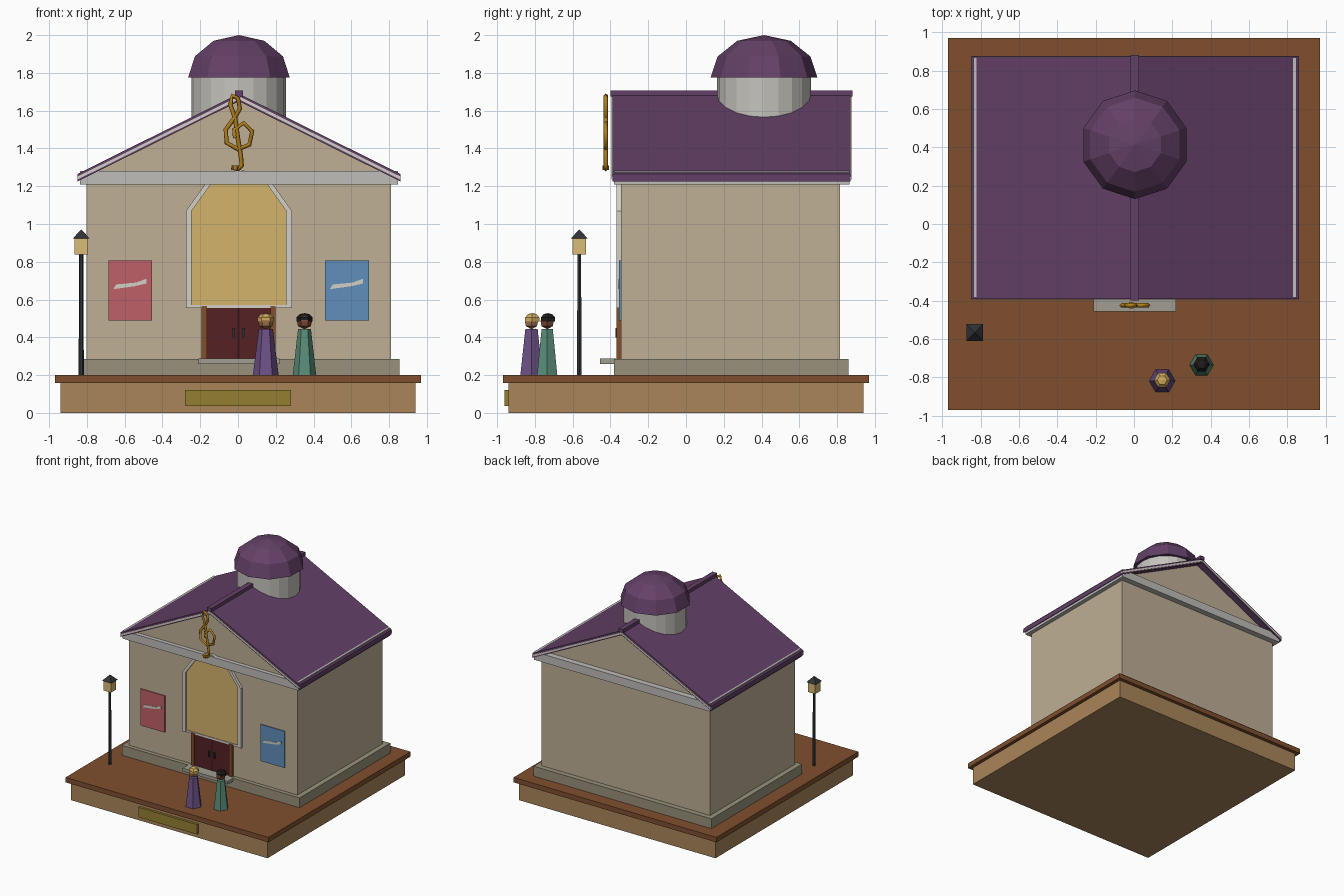
import bpy, bmesh, math
from mathutils import Vector

if "Cube" in bpy.data.objects:
    bpy.data.objects.remove(bpy.data.objects["Cube"])

MATS = {}
def paint(ob, rgb):
    if rgb:
        if rgb not in MATS:
            m = bpy.data.materials.new("paint_%d_%d_%d" % rgb)
            m.diffuse_color = [(c / 255) ** 2.2 for c in rgb] + [1]
            m.use_nodes = True
            m.node_tree.nodes["Principled BSDF"].inputs["Base Color"].default_value = m.diffuse_color
            MATS[rgb] = m
        ob.data.materials.append(MATS[rgb])
    return ob

def finish(name, bm, rgb):
    bmesh.ops.recalc_face_normals(bm, faces=bm.faces)
    me = bpy.data.meshes.new(name)
    bm.to_mesh(me)
    bm.free()
    ob = bpy.data.objects.new(name, me)
    bpy.context.collection.objects.link(ob)
    return paint(ob, rgb)

def box(name, x, y, z, rgb=None):
    return prism(name, [(x[0], z[0]), (x[1], z[0]), (x[1], z[1]), (x[0], z[1])], y, rgb)

def prism(name, pts, y, rgb=None):
    """Extrude an xz outline along y."""
    bm = bmesh.new()
    f = bm.faces.new([bm.verts.new((px, y[0], pz)) for px, pz in pts])
    r = bmesh.ops.extrude_face_region(bm, geom=[f])
    bmesh.ops.translate(bm, vec=(0, y[1] - y[0], 0),
                        verts=[v for v in r["geom"] if isinstance(v, bmesh.types.BMVert)])
    return finish(name, bm, rgb)

def lathe(name, c, prof, n, rgb=None, turn=0):
    """Closed n-sided solid from (radius, z) rings; radius 0 makes a point."""
    bm = bmesh.new()
    rings = []
    for r, z in prof:
        k = n if r > 0 else 1
        rings.append([bm.verts.new((c[0] + r * math.cos(turn + math.tau * i / n),
                                    c[1] + r * math.sin(turn + math.tau * i / n), z)) for i in range(k)])
    for a, b in zip(rings, rings[1:]):
        for i in range(n):
            j = (i + 1) % n
            vs = [a[i % len(a)], a[j % len(a)], b[j % len(b)], b[i % len(b)]]
            bm.faces.new(list(dict.fromkeys(vs)))
    for ring in (rings[0], rings[-1]):
        if len(ring) > 1:
            bm.faces.new(ring)
    return finish(name, bm, rgb)

PURPLE, WALL, DARK, GOLD = (100, 66, 103), (190, 174, 148), (52, 54, 58), (178, 128, 34)
STONE, CREAM, LIGHT = (152, 144, 122), (210, 206, 198), (212, 178, 108)
X0 = 0.005   # building centre line

# Display base
box("base", (-.94, .94), (-.94, .94), (0, .16), (168, 132, 90))
box("base_top", (-.97, .97), (-.97, .97), (.157, .2), (126, 80, 50))
box("blank_plaque", (-.28, .28), (-.96, -.93), (.037, .122), (148, 126, 54))

# Hall body
box("plinth", (X0 - .85, X0 + .85), (-.38, .86), (.2, .285), STONE)
box("door_step", (-.21, .22), (-.455, -.37), (.26, .287), (160, 156, 146))
prism("walls_and_gables", [(X0 - .806, .28), (X0 + .806, .28), (X0 + .806, 1.25),
                           (X0, 1.66), (X0 - .806, 1.25)], (-.345, .815), WALL)
box("cornice", (X0 - .842, X0 + .842), (-.38, .865), (1.21, 1.28), (190, 188, 184))

# Roof and rake trim share a chevron profile
def chevron(name, top, bottom, y, rgb):
    w, drop = .855, .425
    prism(name, [(X0 - w, 1.69 - drop - top), (X0, 1.69 - top), (X0 + w, 1.69 - drop - top),
                 (X0 + w, 1.69 - drop - bottom), (X0, 1.69 - bottom), (X0 - w, 1.69 - drop - bottom)], y, rgb)
chevron("roof", 0, .04, (-.39, .872), PURPLE)
for end, y in (("front", (-.394, -.38)), ("back", (.86, .876))):
    chevron(end + "_rake_trim", .014, .03, y, CREAM)
box("roof_ridge", (X0 - .022, X0 + .022), (-.4, .882), (1.675, 1.708), PURPLE)

# Drum and dome
C = (X0, .413)
lathe("dome_drum", C, [(.25, 1.45), (.25, 1.79)], 20, (196, 194, 188))
lathe("dome", C, [(.283 * math.cos(a), 1.775 + .225 * math.sin(a))
                  for a in (0, math.pi / 6, math.pi / 3)] + [(0, 2.0)], 10, PURPLE, math.pi / 2)

# Arched window
def arch(w, top, low):
    right = [(w, low), (w, 1.07), (w * .55, 1.07 + (top - 1.07) * .8)]
    return [(X0 + x, z) for x, z in right + [(0, top)] + [(-x, z) for x, z in right[::-1]]]
prism("arched_window", arch(.26, 1.265, .57), (-.357, -.34), LIGHT)
outer, inner = arch(.28, 1.29, .555), arch(.25, 1.265, .555)
prism("window_frame", outer + inner[::-1], (-.368, -.34), CREAM)
box("window_sill", (X0 - .28, X0 + .28), (-.362, -.34), (.555, .572), CREAM)

# Double door
box("door", (-.17, .18), (-.358, -.34), (.285, .565), (86, 38, 40))
box("door_seam", (-.002, .008), (-.361, -.35), (.285, .565), (58, 26, 28))
for i, x in enumerate((-.178, .185)):
    box("door_jamb_%d" % i, (x - .014, x + .014), (-.368, -.34), (.285, .565), (132, 80, 46))
for i, x in enumerate((-.022, .028)):
    box("door_handle_%d" % i, (x - .006, x + .006), (-.372, -.35), (.40, .45), DARK)

# Wall posters with a pale sweep across each
for side, x, rgb in (("left", -.57, (190, 96, 104)), ("right", .577, (96, 142, 184))):
    box(side + "_poster", (x - .116, x + .116), (-.354, -.34), (.49, .806), rgb)
    prism(side + "_poster_sweep", [(x - .09, .655), (x + .02, .67), (x + .085, .685), (x + .085, .71),
                                   (x + .03, .69), (x - .075, .68)], (-.357, -.345), CREAM)

# Music ornament on the gable, a square-ish bent tube
cu = bpy.data.curves.new("gable_music_ornament", "CURVE")
cu.dimensions = "3D"
cu.bevel_depth = .012
cu.bevel_resolution = 0
cu.use_fill_caps = True
path = [(-.035, 1.30), (.0, 1.29), (.02, 1.31), (.015, 1.36), (.0, 1.45), (-.015, 1.56), (-.04, 1.63),
        (-.03, 1.68), (0, 1.665), (.01, 1.61), (-.02, 1.56), (-.065, 1.5), (-.06, 1.43), (0, 1.395),
        (.06, 1.42), (.075, 1.49), (.03, 1.535), (-.02, 1.50), (-.015, 1.455)]
sp = cu.splines.new("POLY")
sp.points.add(len(path) - 1)
for p, (x, z) in zip(sp.points, path):
    p.co = (x, -.424, z, 1)
orn = bpy.data.objects.new("gable_music_ornament", cu)
bpy.context.collection.objects.link(orn)
paint(orn, GOLD)
lathe("ornament_tail", (-.015, -.424), [(.02, 1.285), (.02, 1.31)], 6, GOLD)

# Street lamp
L, Q = (-.83, -.565), math.pi / 4
lathe("lamp_post", L, [(.014, .2), (.011, .84)], 6, DARK)
lathe("lamp_lantern", L, [(.05, .838), (.05, .926)], 4, (218, 186, 118), Q)
lathe("lamp_cap", L, [(.062, .924), (0, .972)], 4, DARK, Q)

# Two visitors
def visitor(name, c, r, coat, skin, hair):
    lathe(name + "_coat", c, [(r, .2), (r * .55, .445)], 6, coat)
    z = .485
    lathe(name + "_head", c, [(0, z - .042), (.034, z - .026), (.04, z), (.034, z + .026), (0, z + .038)], 6, skin)
    lathe(name + "_hair", (c[0], c[1] + .004), [(.043, z), (.043, z + .02), (.026, z + .038), (0, z + .043)], 6, hair)
visitor("first_visitor", (.147, -.818), .068, (108, 82, 134), (160, 116, 80), (208, 170, 92))
visitor("second_visitor", (.352, -.735), .062, (90, 140, 120), (124, 76, 54), (38, 34, 32))
